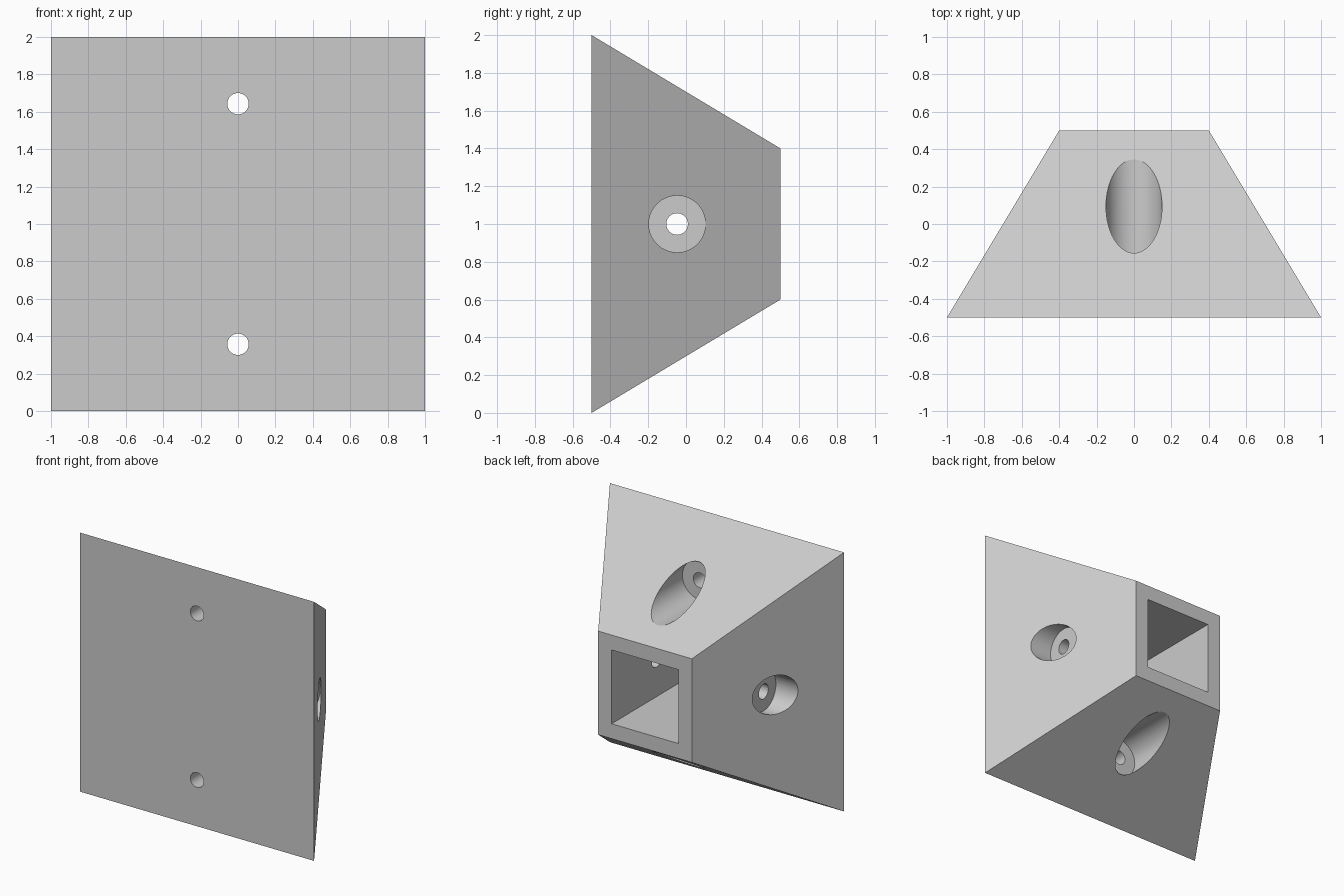
import bpy
import math
from mathutils import Vector

if "Cube" in bpy.data.objects:
    bpy.data.objects.remove(bpy.data.objects["Cube"], do_unlink=True)

MID = 1.0                     # height of the centre axis
FRONT, BACK = -0.5, 0.5       # depth limits of the block
BASE, TIP = 1.0, 0.4          # half widths at front and back
SOCKET, SOCKET_END = 0.285, -0.4
BORE_R, PILOT_R = 0.15, 0.057

grey = bpy.data.materials.new("plain grey")
grey.use_nodes = True
colour = (0.6, 0.6, 0.6, 1.0)
grey.diffuse_color = colour
grey.node_tree.nodes["Principled BSDF"].inputs["Base Color"].default_value = colour


def box(name, x, y0, y1):
    """Square box centred on the long axis, running from y0 to y1."""
    bpy.ops.mesh.primitive_cube_add(size=2, location=(0, (y0 + y1) / 2, MID))
    obj = bpy.context.object
    obj.name = name
    obj.scale = (x, (y1 - y0) / 2, x)
    bpy.ops.object.transform_apply(location=True, rotation=False, scale=True)
    return obj


def rod(name, radius, start, end):
    """Cylinder between two points."""
    start, end = Vector(start), Vector(end)
    axis = end - start
    bpy.ops.mesh.primitive_cylinder_add(
        vertices=64, radius=radius, depth=axis.length, location=(start + end) / 2,
        rotation=axis.to_track_quat("Z", "Y").to_euler())
    obj = bpy.context.object
    obj.name = name
    return obj


def cut(target, cutter):
    """Subtract the cutter and discard it."""
    cutter.hide_render = True
    mod = target.modifiers.new("cut", "BOOLEAN")
    mod.operation = "DIFFERENCE"
    mod.solver = "EXACT"
    mod.object = cutter
    bpy.ops.object.select_all(action="DESELECT")
    target.select_set(True)
    bpy.context.view_layer.objects.active = target
    bpy.ops.object.modifier_apply(modifier=mod.name)
    bpy.data.objects.remove(cutter, do_unlink=True)


# Tapered block: a box narrowed towards the back
block = box("tapered_mount_block", BASE, FRONT, BACK)
for v in block.data.vertices:
    if v.co.y > 0:
        v.co.x *= TIP
        v.co.z = MID + (v.co.z - MID) * TIP
block.data.materials.append(grey)

# Square blind socket in the back
cut(block, box("socket_cutter", SOCKET, SOCKET_END, BACK + 0.2))

for side in (-1, 1):
    # Counterbored screw holes through the front plate, above and below
    z = MID + side * 0.643
    cut(block, rod("bore_cutter", BORE_R, (0, -0.17, z), (0, 0.8, z)))
    cut(block, rod("pilot_cutter", PILOT_R, (0, -0.7, z), (0, 0, z)))
    # Counterbored screw holes from each side into the socket
    y = -0.047
    cut(block, rod("bore_cutter", BORE_R, (side * 0.63, y, MID), (side * 1.2, y, MID)))
    cut(block, rod("pilot_cutter", PILOT_R, (side * 0.15, y, MID), (side * 0.7, y, MID)))

# Smooth round bores, crisp edges
block.data.materials.clear()
block.data.materials.append(grey)
for p in block.data.polygons:
    p.material_index = 0
bpy.ops.object.select_all(action="DESELECT")
block.select_set(True)
bpy.context.view_layer.objects.active = block
bpy.ops.object.shade_smooth_by_angle(angle=math.radians(30))
